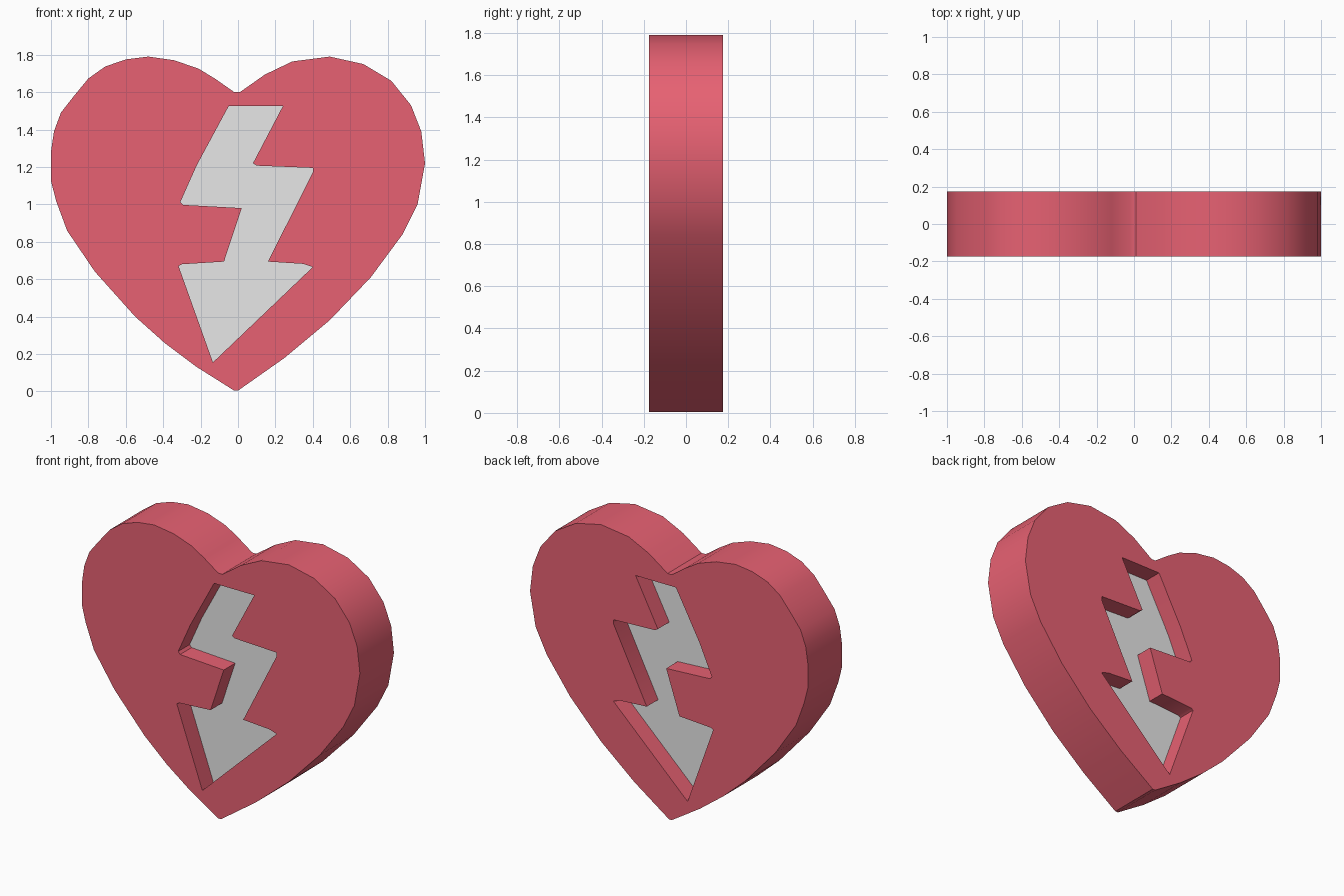
import bpy, bmesh, math

cube = bpy.data.objects.get("Cube")
if cube:
    bpy.data.objects.remove(cube, do_unlink=True)


def make_material(name, rgb):
    color = (*rgb, 1.0)
    mat = bpy.data.materials.new(name)
    mat.use_nodes = True
    mat.diffuse_color = color
    mat.node_tree.nodes["Principled BSDF"].inputs["Base Color"].default_value = color
    return mat


def make_slab(name, loops, thickness, mat):
    """Fill closed x-z outlines (later ones are holes) and extrude along y."""
    bm = bmesh.new()
    edges = []
    for loop in loops:
        verts = [bm.verts.new((x, -thickness / 2, z)) for x, z in loop]
        edges += [bm.edges.new((a, b)) for a, b in zip(verts, verts[1:] + verts[:1])]
    bmesh.ops.triangle_fill(bm, edges=edges, use_beauty=True, use_dissolve=False)
    result = bmesh.ops.extrude_face_region(bm, geom=bm.faces[:], use_keep_orig=True)
    back = [g for g in result["geom"] if isinstance(g, bmesh.types.BMVert)]
    bmesh.ops.translate(bm, verts=back, vec=(0, thickness, 0))
    bmesh.ops.recalc_face_normals(bm, faces=bm.faces[:])
    mesh = bpy.data.meshes.new(name)
    bm.to_mesh(mesh)
    bm.free()
    mesh.materials.append(mat)
    obj = bpy.data.objects.new(name, mesh)
    bpy.context.collection.objects.link(obj)
    return obj


# Heart outline, from the bottom tip up the left lobe and round
heart_outline = [
    (-0.02, 0.004), (0.0, 0.004), (0.25, 0.18), (0.49, 0.38), (0.71, 0.61),
    (0.88, 0.84), (0.96, 1.0), (1.0, 1.22), (0.98, 1.39), (0.925, 1.53),
    (0.82, 1.66), (0.67, 1.75), (0.49, 1.79), (0.29, 1.764), (0.144, 1.694),
    (0.01, 1.6), (-0.02, 1.6), (-0.12, 1.67), (-0.21, 1.725), (-0.34, 1.77),
    (-0.48, 1.79), (-0.6, 1.775), (-0.71, 1.737), (-0.8, 1.673), (-0.88, 1.576),
    (-0.947, 1.49), (-0.984, 1.39), (-1.0, 1.28), (-1.0, 1.126), (-0.973, 1.02),
    (-0.914, 0.86), (-0.765, 0.64), (-0.55, 0.4), (-0.39, 0.257), (-0.22, 0.13),
]

# Lightning bolt outline
bolt_outline = [
    (-0.05, 1.525), (0.24, 1.525), (0.08, 1.22), (0.1, 1.207), (0.4, 1.195),
    (0.4, 1.17), (0.16, 0.694), (0.35, 0.682), (0.4, 0.665), (-0.134, 0.155),
    (-0.318, 0.67), (-0.3, 0.68), (-0.075, 0.694), (0.02, 0.98), (-0.294, 0.997),
    (-0.308, 1.013), (-0.22, 1.21),
]

red = make_material("heart red", (0.8, 0.12, 0.17))
grey = make_material("light grey", (0.8, 0.8, 0.8))

# Heart with a bolt-shaped opening, and the sunken bolt inside it
heart = make_slab("heart", [heart_outline, bolt_outline], 0.35, red)
bolt = make_slab("bolt", [bolt_outline], 0.115, grey)

# Smooth the rounded rim, keep corners sharp
bpy.ops.object.select_all(action="DESELECT")
heart.select_set(True)
bpy.context.view_layer.objects.active = heart
bpy.ops.object.shade_smooth_by_angle(angle=math.radians(35))
